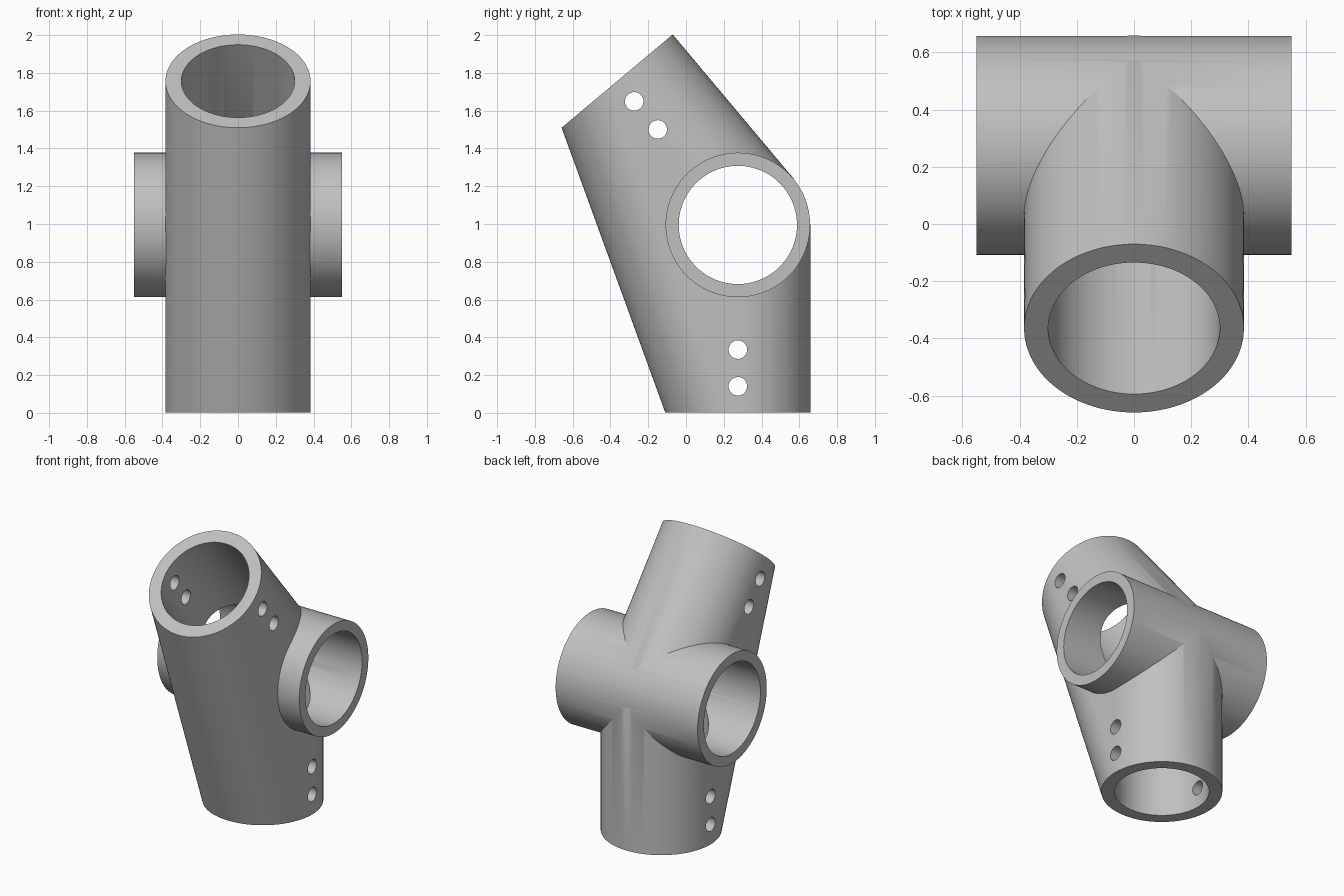
import bpy, bmesh, math
from mathutils import Vector

default = bpy.data.objects.get("Cube")
if default:
    bpy.data.objects.remove(default, do_unlink=True)

# Main dimensions
HUB = Vector((0, 0.2745, 0.995))
REACH = 0.994
BODY_R, BORE_R = 0.384, 0.3
CROSS_R, CROSS_BORE_R, CROSS_HALF = 0.3825, 0.313, 0.55
PIN_R = 0.049
TILT = math.radians(40)
DOWN = Vector((0, 0, -1))
UP = Vector((0, -math.sin(TILT), math.cos(TILT)))
SIDE = Vector((1, 0, 0))
SEGMENTS = 128

grey = bpy.data.materials.new("plain grey")
grey.use_nodes = True
colour = (0.53, 0.53, 0.53, 1)
grey.diffuse_color = colour
grey.node_tree.nodes["Principled BSDF"].inputs["Base Color"].default_value = colour


def ring(centre, axis, radius, segments=SEGMENTS):
    """Circle of points around an axis lying in the side plane or along x."""
    u = Vector((0, 1, 0)) if axis == SIDE else SIDE
    v = axis.cross(u)
    turns = [2 * math.pi * i / segments for i in range(segments)]
    return [centre + radius * (math.cos(t) * u + math.sin(t) * v) for t in turns]


def hull_object(name, points):
    """Closed convex solid around a set of rings."""
    bm = bmesh.new()
    for p in points:
        bm.verts.new(p)
    result = bmesh.ops.convex_hull(bm, input=bm.verts[:])
    loose = [v for v in bm.verts if not v.link_faces]
    bmesh.ops.delete(bm, geom=loose, context='VERTS')
    bmesh.ops.dissolve_limit(bm, angle_limit=math.radians(0.2),
                             verts=bm.verts[:], edges=bm.edges[:])
    bmesh.ops.recalc_face_normals(bm, faces=bm.faces[:])
    mesh = bpy.data.meshes.new(name)
    bm.to_mesh(mesh)
    bm.free()
    mesh.materials.append(grey)
    obj = bpy.data.objects.new(name, mesh)
    bpy.context.collection.objects.link(obj)
    return obj


def rod(name, start, end, radius, segments=SEGMENTS):
    axis = SIDE if abs((end - start).normalized().x) > 0.9 else (end - start).normalized()
    return hull_object(name, ring(start, axis, radius, segments)
                       + ring(end, axis, radius, segments))


def combine(target, tool, operation):
    tool.hide_render = True
    mod = target.modifiers.new(operation.title(), 'BOOLEAN')
    mod.operation = operation
    mod.solver = 'EXACT'
    mod.object = tool
    bpy.context.view_layer.objects.active = target
    bpy.ops.object.modifier_apply(modifier=mod.name)
    bpy.data.objects.remove(tool, do_unlink=True)


# Bent body: two sockets with the web between them filled
outline = []
for direction in (DOWN, UP):
    outline += ring(HUB, direction, BODY_R)
    outline += ring(HUB + direction * REACH, direction, BODY_R)
fitting = hull_object("pipe_fitting", outline)

# Cross sleeve
sleeve = rod("cross_sleeve", HUB - SIDE * CROSS_HALF, HUB + SIDE * CROSS_HALF, CROSS_R)
combine(fitting, sleeve, 'UNION')

# Bores through the sleeve and both sockets
through = SIDE * (CROSS_HALF + 0.1)
combine(fitting, rod("cross_bore", HUB - through, HUB + through, CROSS_BORE_R), 'DIFFERENCE')
for direction in (DOWN, UP):
    bore = rod("socket_bore", HUB, HUB + direction * (REACH + 0.1), BORE_R)
    combine(fitting, bore, 'DIFFERENCE')

# Pin holes, two through each socket
for direction in (DOWN, UP):
    for distance in (0.66, 0.854):
        centre = HUB + direction * distance
        pin = rod("pin_hole", centre - through, centre + through, PIN_R, 40)
        combine(fitting, pin, 'DIFFERENCE')

bpy.ops.object.select_all(action='DESELECT')
fitting.select_set(True)
bpy.context.view_layer.objects.active = fitting
bpy.ops.object.shade_smooth_by_angle(angle=math.radians(25))
